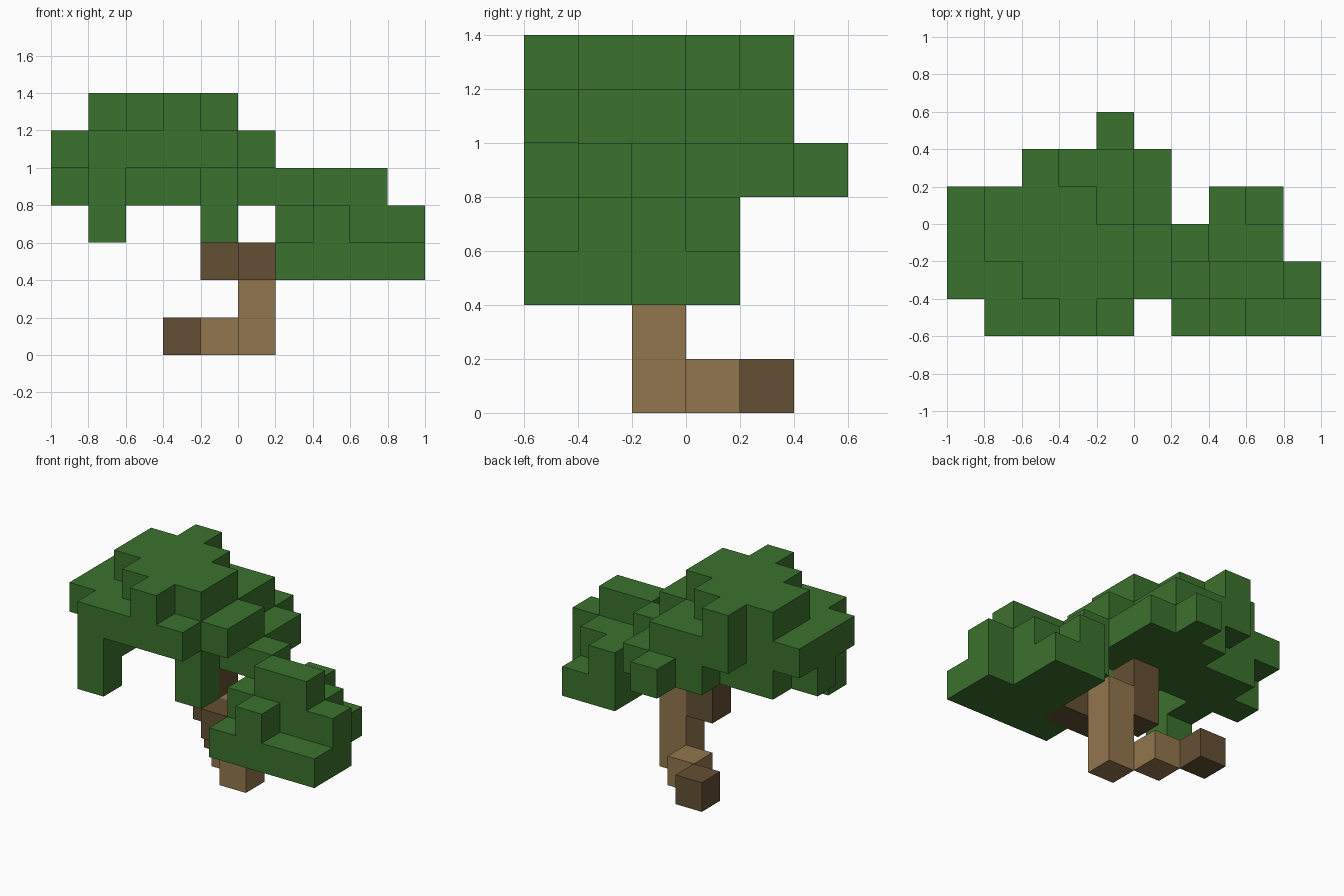
import bpy
import bmesh
from mathutils import Vector

cube = bpy.data.objects.get("Cube")
if cube:
    bpy.data.objects.remove(cube, do_unlink=True)

S = 0.2  # block size

# Plan of each block layer from the ground up; rows run from front to back.
# G = leaf block, L = light wood block, D = dark wood block
LAYERS = [
    ["", "", ".....L", "....L", "...D"],
    ["", "", ".....L"],
    ["......GGGG", ".....DDGGG", "....DL.GG", ".......GG"],
    [".G.....G", "....G.GGGG", "....D.GGG", ".......G"],
    [".G", ".G..G..GG", "GGGGGGG", ".GGGGG", "...GGG", "....G"],
    [".GGGG", "GGGGGG", "GGGGGG", "GGGGG", "..GGG"],
    ["...G", "..GGG", ".GGGG", ".GGG", "..G"],
]

cells = {}
for z, rows in enumerate(LAYERS):
    for y, row in enumerate(rows):
        for x, kind in enumerate(row):
            if kind != ".":
                cells[(x, y, z)] = kind


def material(name, color):
    mat = bpy.data.materials.new(name)
    mat.use_nodes = True
    mat.diffuse_color = (*color, 1)
    for node in mat.node_tree.nodes:
        if node.type == 'BSDF_PRINCIPLED':
            node.inputs["Base Color"].default_value = (*color, 1)
            node.inputs["Roughness"].default_value = 0.9
    return mat


def build_blocks(name, kind, mat):
    """Join all blocks of one kind, leaving out the faces between blocks."""
    bm = bmesh.new()
    for cell, k in cells.items():
        if k != kind:
            continue
        for axis in range(3):
            for side in (0, 1):
                step = [0, 0, 0]
                step[axis] = 2 * side - 1
                if tuple(c + s for c, s in zip(cell, step)) in cells:
                    continue
                u, v = (axis + 1) % 3, (axis + 2) % 3
                corners = []
                for a, b in ((0, 0), (1, 0), (1, 1), (0, 1)):
                    p = Vector(cell)
                    p[axis] += side
                    p[u] += a
                    p[v] += b
                    corners.append(bm.verts.new((p - Vector((5, 3, 0))) * S))
                bm.faces.new(corners if side else corners[::-1])
    bmesh.ops.remove_doubles(bm, verts=bm.verts, dist=0.001)
    mesh = bpy.data.meshes.new(name)
    bm.to_mesh(mesh)
    bm.free()
    mesh.materials.append(mat)
    obj = bpy.data.objects.new(name, mesh)
    bpy.context.scene.collection.objects.link(obj)


build_blocks("leaf_canopy", "G", material("leaf green", (0.044, 0.165, 0.027)))
build_blocks("trunk", "L", material("light wood", (0.287, 0.181, 0.076)))
build_blocks("branches_and_root", "D", material("dark wood", (0.127, 0.08, 0.034)))
